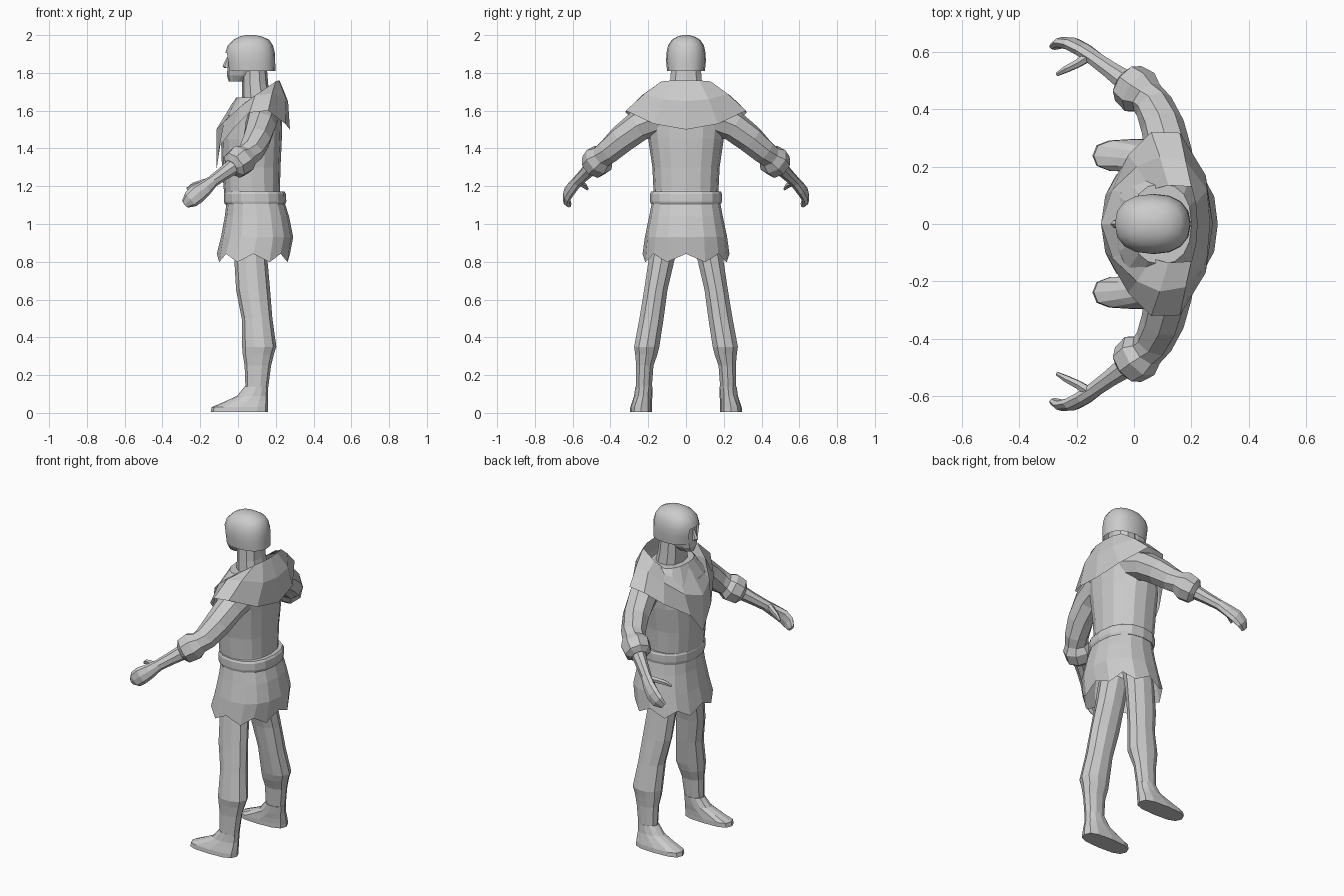
import bpy, bmesh
from math import sin, cos, pi, copysign
from mathutils import Vector

cube = bpy.data.objects.get("Cube")
if cube:
    bpy.data.objects.remove(cube)

grey = bpy.data.materials.new("plain grey")
grey.use_nodes = True
COLOUR = (0.6, 0.6, 0.6, 1)
grey.diffuse_color = COLOUR
grey.node_tree.nodes["Principled BSDF"].inputs["Base Color"].default_value = COLOUR


def finish(name, bm, mirror=False, smooth=None):
    bmesh.ops.recalc_face_normals(bm, faces=bm.faces)
    mesh = bpy.data.meshes.new(name)
    bm.to_mesh(mesh)
    bm.free()
    mesh.materials.append(grey)
    ob = bpy.data.objects.new(name, mesh)
    bpy.context.collection.objects.link(ob)
    if mirror:
        mod = ob.modifiers.new("Mirror", "MIRROR")
        mod.use_axis = (False, True, False)
    if smooth:
        bpy.ops.object.select_all(action="DESELECT")
        ob.select_set(True)
        bpy.context.view_layer.objects.active = ob
        bpy.ops.object.shade_smooth_by_angle(angle=smooth)
    return ob


def loft(rings, cap_start=True, cap_end=True):
    """Skin a list of closed rings of equal length."""
    bm = bmesh.new()
    loops = [[bm.verts.new(p) for p in ring] for ring in rings]
    n = len(loops[0])
    for a, b in zip(loops, loops[1:]):
        for i in range(n):
            j = (i + 1) % n
            bm.faces.new((a[i], a[j], b[j], b[i]))
    if cap_start:
        bm.faces.new(loops[0])
    if cap_end:
        bm.faces.new(loops[-1])
    return bm


def level(z, x0, x1, y0, y1, n=10, power=1.0):
    """Horizontal rounded ring given by its extents."""
    pts = []
    for i in range(n):
        a = 2 * pi * i / n
        c, s = cos(a), sin(a)
        c = copysign(abs(c) ** power, c)
        s = copysign(abs(s) ** power, s)
        pts.append(Vector(((x0 + x1) / 2 + c * (x1 - x0) / 2,
                           (y0 + y1) / 2 + s * (y1 - y0) / 2, z)))
    return pts


def body(z, x0, x1, y, n=16, power=0.85):
    return level(z, x0, x1, -y, y, n, power)


def tube(path, ref, n=8):
    """Rings of (centre, width, thickness) set square to the path."""
    rings = []
    ref = Vector(ref)
    for i, (c, w, t) in enumerate(path):
        d = Vector(path[min(i + 1, len(path) - 1)][0]) - Vector(path[max(i - 1, 0)][0])
        u = d.cross(ref).normalized()
        v = d.cross(u).normalized()
        rings.append([Vector(c) + u * w * cos(2 * pi * k / n) + v * t * sin(2 * pi * k / n)
                      for k in range(n)])
    return loft(rings)


# Torso and belt
finish("torso", loft([body(1.1, -.065, .23, .172), body(1.18, -.075, .222, .172),
                      body(1.3, -.085, .225, .178), body(1.45, -.09, .232, .2),
                      body(1.58, -.06, .235, .215), body(1.67, -.01, .2, .14)]))
finish("belt", loft([body(1.105, -.07, .25, .186), body(1.12, -.075, .256, .19),
                     body(1.16, -.075, .253, .19), body(1.172, -.07, .245, .184)]))

# Tunic skirt with a zigzag hem
hem = body(.82, -.112, .275, .23)
for i, p in enumerate(hem):
    p.z += .022 if i % 2 == 0 else -.022
finish("tunic_skirt", loft([body(1.12, -.06, .245, .18), body(1.04, -.07, .27, .195),
                            body(.93, -.09, .292, .218), hem], True, False))

# Shoulder cowl: half outlines from chest to back
collar = [(-.03, 0, 1.64), (0, .08, 1.64), (.06, .12, 1.66), (.12, .135, 1.7),
          (.2, .13, 1.755), (.215, .07, 1.76), (.22, 0, 1.76)]
shoulder = [(-.115, 0, 1.5), (-.075, .12, 1.54), (.01, .2, 1.62), (.09, .235, 1.68),
            (.18, .22, 1.69), (.255, .12, 1.66), (.265, 0, 1.65)]
cowl_hem = [(-.115, 0, 1.28), (-.1, .1, 1.41), (-.02, .24, 1.51), (.06, .32, 1.59),
            (.16, .318, 1.6), (.25, .17, 1.53), (.275, 0, 1.5)]


def both(half):
    return [Vector(p) for p in half] + [Vector((x, -y, z)) for x, y, z in half[-2:0:-1]]


finish("shoulder_cowl", loft([both(collar), both(shoulder), both(cowl_hem)], False, False))

# Neck, face and nose
finish("neck", loft([body(1.6, .02, .19, .1, 10), body(1.74, .02, .16, .088, 10),
                     body(1.86, .02, .15, .08, 10)]))
finish("face", loft([body(1.755, -.05, .05, .035, 12), body(1.785, -.058, .1, .06, 12),
                     body(1.83, -.056, .13, .078, 12), body(1.92, -.05, .14, .085, 12)]))
finish("nose", loft([body(1.825, -.072, -.03, .015, 6), body(1.835, -.082, -.03, .015, 6),
                     body(1.885, -.058, -.03, .008, 6)]))

# Helmet with a face opening
helmet = loft([body(1.81, -.055, .198, .1), body(1.86, -.06, .197, .105),
               body(1.905, -.067, .195, .104), body(1.945, -.055, .185, .095),
               body(1.975, -.025, .165, .075), body(1.993, .01, .125, .045),
               body(2.0, .04, .09, .015)], False, True)
opening = [f for f in helmet.faces
           if f.calc_center_median().z < 1.9 and f.calc_center_median().x < -.03
           and abs(f.calc_center_median().y) < .06]
bmesh.ops.delete(helmet, geom=opening, context="FACES")
finish("helmet", helmet, smooth=.7)

# Legs and shoes
finish("legs", loft([level(.95, -.02, .15, .02, .18), level(.82, -.02, .155, .055, .2),
                     level(.65, -.01, .17, .095, .225), level(.5, .02, .182, .115, .25),
                     level(.35, .022, .203, .138, .278), level(.31, .025, .19, .148, .272),
                     level(.25, .035, .175, .17, .266), level(.12, .04, .158, .18, .268)]),
       mirror=True)
finish("shoes", loft([level(.005, -.145, .16, .18, .297, 12, .7),
                      level(.03, -.14, .16, .18, .295, 12, .7),
                      level(.06, -.07, .16, .18, .285, 12, .8),
                      level(.09, -.005, .158, .178, .275, 12, .9),
                      level(.14, .035, .16, .176, .268, 12)]), mirror=True)

# Sleeves with puffed cuffs
UP = (0, 0, 1)
sleeve = [((.13, .13, 1.57), .09), ((.12, .25, 1.52), .082), ((.1, .34, 1.45), .076),
          ((.07, .41, 1.385), .068), ((.045, .44, 1.36), .064), ((.02, .46, 1.34), .084),
          ((-.02, .49, 1.31), .076), ((-.035, .502, 1.3), .045)]
finish("sleeves", tube([(c, r, r) for c, r in sleeve], UP), mirror=True)

# Forearms, hands and thumbs
SIDE = (0, 1, 0)
finish("forearms_and_hands", tube([
    ((-.01, .485, 1.315), .045, .042), ((-.08, .535, 1.265), .036, .032),
    ((-.135, .575, 1.225), .032, .028), ((-.175, .605, 1.19), .042, .026),
    ((-.215, .627, 1.16), .05, .024), ((-.25, .632, 1.13), .046, .02),
    ((-.28, .618, 1.105), .024, .012)], SIDE), mirror=True)
finish("thumbs", tube([
    ((-.155, .585, 1.225), .02, .018), ((-.195, .56, 1.215), .018, .016),
    ((-.235, .54, 1.205), .015, .013), ((-.268, .522, 1.185), .008, .007)], SIDE, 6),
       mirror=True)
